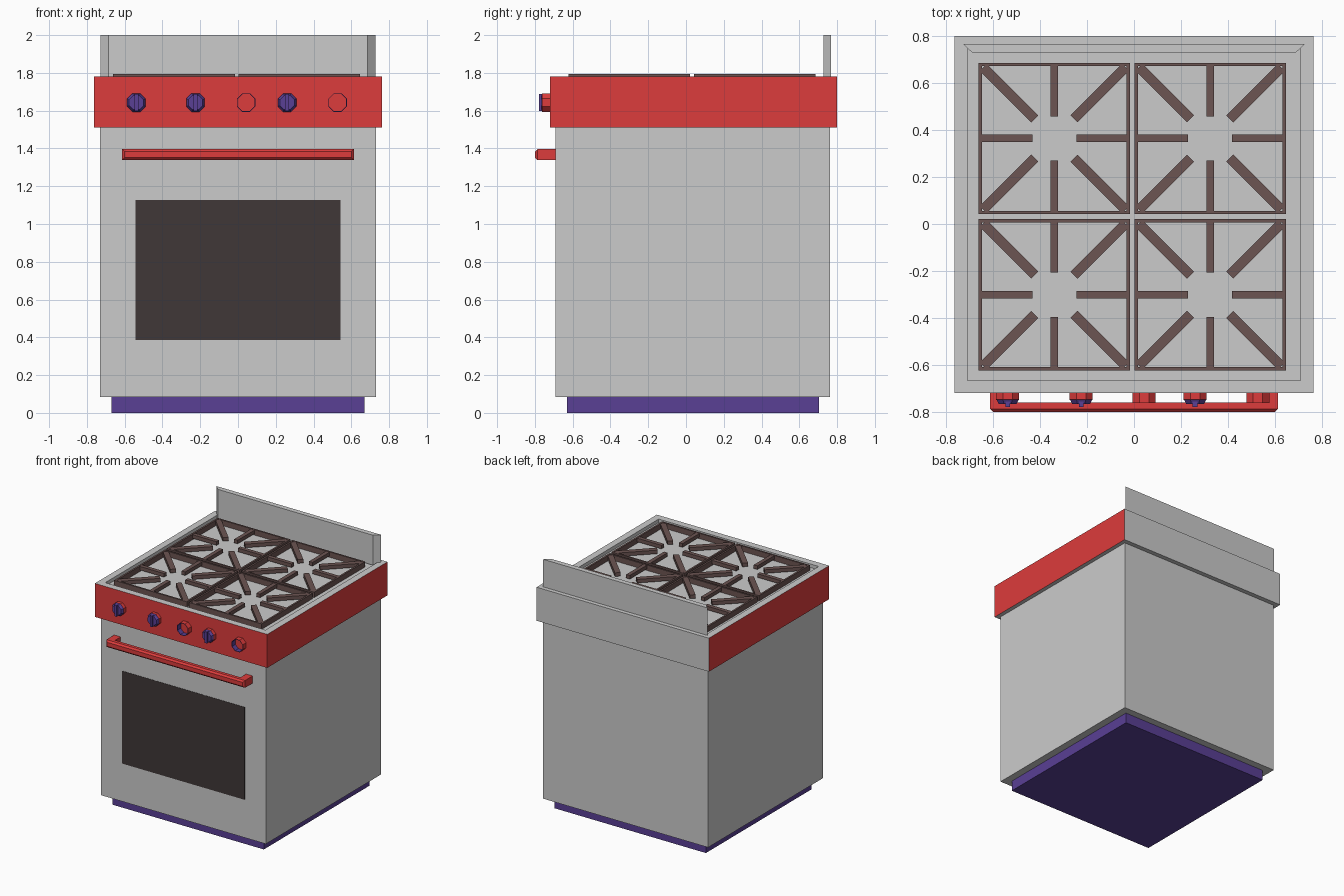
import bpy, bmesh, math
from mathutils import Matrix, Vector

if "Cube" in bpy.data.objects:
    bpy.data.objects.remove(bpy.data.objects["Cube"])


def material(name, rgb):
    m = bpy.data.materials.new(name)
    m.diffuse_color = (*rgb, 1)
    m.use_nodes = True
    m.node_tree.nodes["Principled BSDF"].inputs["Base Color"].default_value = m.diffuse_color
    return m


RED = material("red_enamel", (0.72, 0.045, 0.045))
PURPLE = material("purple_trim", (0.1, 0.05, 0.3))
GLASS = material("dark_glass", (0.05, 0.038, 0.038))
IRON = material("cast_iron", (0.15, 0.09, 0.085))


def finish(name, bm, *mats):
    bmesh.ops.recalc_face_normals(bm, faces=bm.faces)
    me = bpy.data.meshes.new(name)
    bm.to_mesh(me)
    bm.free()
    for m in mats:
        me.materials.append(m)
    ob = bpy.data.objects.new(name, me)
    bpy.context.collection.objects.link(ob)
    return ob


def add_box(bm, lo, hi, rot=0.0):
    lo, hi = Vector(lo), Vector(hi)
    mat = (Matrix.Rotation(rot, 4, 'Z') @ Matrix.Translation((lo + hi) / 2)
           @ Matrix.Diagonal((*(hi - lo), 1)))
    return bmesh.ops.create_cube(bm, size=1, matrix=mat)["verts"]


def box(name, lo, hi, *mats):
    bm = bmesh.new()
    add_box(bm, lo, hi)
    return finish(name, bm, *mats)


def knob_lathe(name, x, z, profile, first_purple):
    """Eight-sided turned part facing -y; profile is (radius, y)."""
    bm = bmesh.new()
    rings = []
    for r, y in profile:
        rings.append([bm.verts.new((x + r * math.cos((k + .5) * math.pi / 4), y,
                                    z + r * math.sin((k + .5) * math.pi / 4)))
                      for k in range(8)])
    for i, (a, b) in enumerate(zip(rings, rings[1:])):
        for k in range(8):
            f = bm.faces.new((a[k], a[(k + 1) % 8], b[(k + 1) % 8], b[k]))
            f.material_index = int(i >= first_purple)
    bmesh.ops.remove_doubles(bm, verts=bm.verts, dist=1e-5)
    return finish(name, bm, RED, PURPLE)


# Plinth, oven body and window
box("plinth", (-.67, -.63, 0), (.67, .705, .085), PURPLE)
box("oven_body", (-.73, -.69, .083), (.73, .763, 1.52))
box("oven_window", (-.543, -.692, .387), (.543, -.685, 1.128), GLASS)

# Cooktop band: recessed top, red front and sides, grey elsewhere
bm = bmesh.new()
add_box(bm, (-.763, -.72, 1.512), (.763, .80, 1.78))
bm.normal_update()
for f in bm.faces:
    f.material_index = int(abs(f.normal.x) > .5 or f.normal.y < -.5)
top = next(f for f in bm.faces if f.normal.z > .5)
bmesh.ops.inset_region(bm, faces=[top], thickness=.077)
well = bmesh.ops.extrude_face_region(bm, geom=[top])
bmesh.ops.translate(bm, vec=(0, 0, -.028),
                    verts=[v for v in well["geom"] if isinstance(v, bmesh.types.BMVert)])
if top.is_valid:
    bmesh.ops.delete(bm, geom=[top], context='FACES_ONLY')
finish("cooktop", bm, None, RED)

# Backguard with mitred ends
bm = bmesh.new()
base = bm.faces.new([bm.verts.new((x, y, 1.76)) for x, y in
                     ((-.686, .727), (.686, .727), (.728, .767), (-.728, .767))])
up = bmesh.ops.extrude_face_region(bm, geom=[base])
bmesh.ops.translate(bm, vec=(0, 0, .24),
                    verts=[v for v in up["geom"] if isinstance(v, bmesh.types.BMVert)])
finish("backguard", bm)

# Oven door handle: chamfered bar on two posts
bm = bmesh.new()
add_box(bm, (-.613, -.80, 1.338), (.613, -.76, 1.396))
front = [e for e in bm.edges if all(v.co.y < -.79 for v in e.verts)]
bmesh.ops.bevel(bm, geom=front, offset=.013, segments=1, affect='EDGES')
finish("handle_bar", bm, RED)
for side, name in ((-1, "left"), (1, "right")):
    a, b = sorted((side * .613, side * .555))
    box(name + "_handle_post", (a, -.762, 1.338), (b, -.688, 1.396), RED)

# Control knobs with grip fins
for i, x in enumerate((-.538, -.225, .26)):
    knob_lathe(f"knob_{i + 1}", x, 1.643,
               [(.053, -.715), (.053, -.748), (.050, -.75), (.041, -.766), (0, -.766)], 1)
    box(f"knob_fin_{i + 1}", (x - .01, -.779, 1.598), (x + .01, -.755, 1.688), PURPLE)

# Open knob sockets
for i, x in enumerate((.043, .527)):
    knob_lathe(f"knob_socket_{i + 1}", x, 1.643,
               [(.053, -.715), (.053, -.762), (.049, -.762), (.049, -.715)], 1)

# Burner grates: square frame with eight inward arms, shared by four burners
bm = bmesh.new()
H, Z0, Z1 = .322, 1.752, 1.795
for k in range(4):
    a = k * math.pi / 2
    add_box(bm, (-H, H - .014, Z0), (H, H, Z1), a)
    add_box(bm, (.094, -.016, Z0 + .012), (H - .005, .016, Z1 - .002), a)
    add_box(bm, (.118, -.021, Z0 + .012), (.428, .021, Z1 - .002), a + math.pi / 4)
grate = finish("burner_grate", bm, IRON)
grate.location = (-.339, -.301, 0)
for i, (x, y) in enumerate(((.324, -.301), (-.339, .364), (.324, .364))):
    copy = bpy.data.objects.new(f"burner_grate_{i + 2}", grate.data)
    copy.location = (x, y, 0)
    bpy.context.collection.objects.link(copy)
